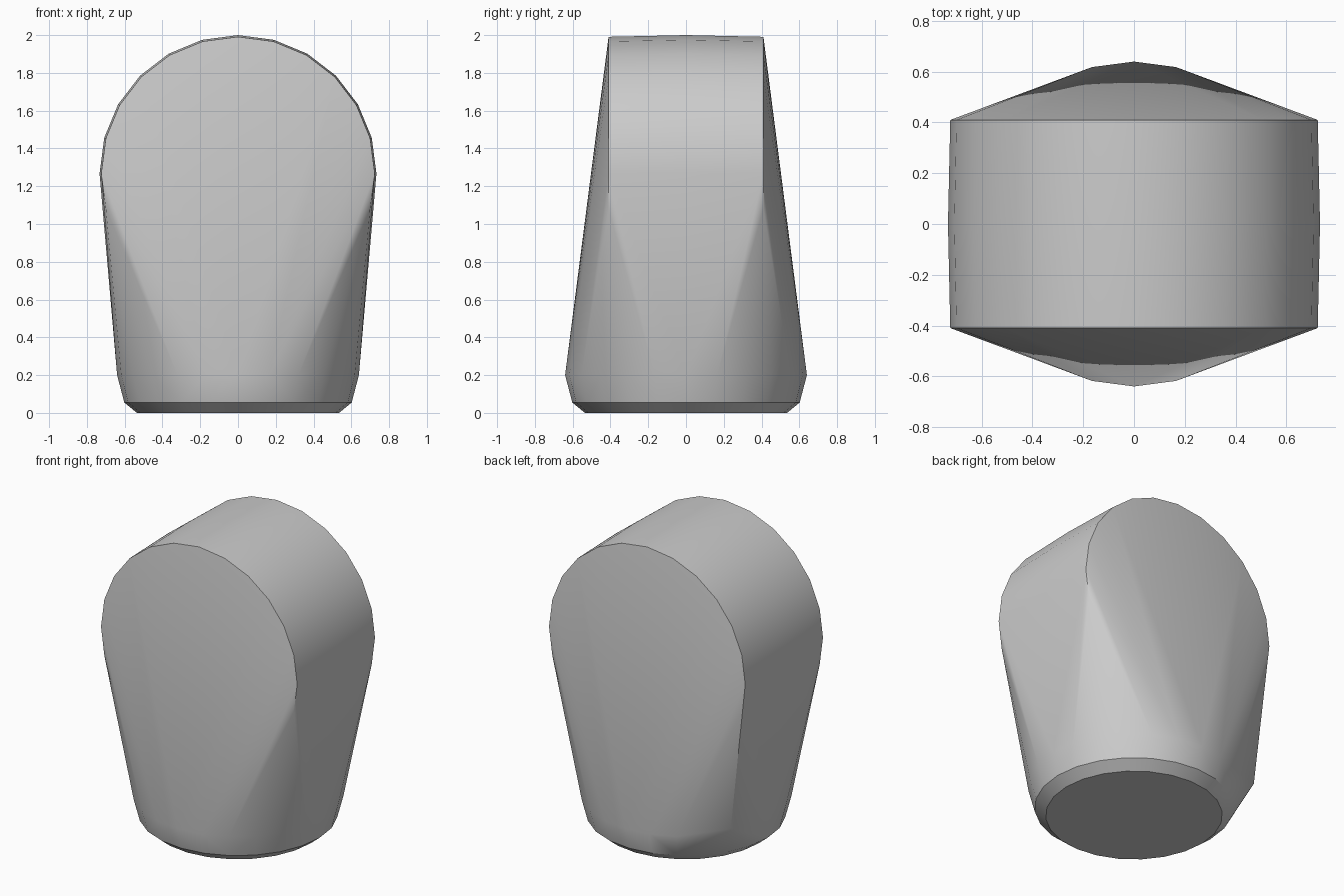
import bpy
import bmesh
from math import cos, sin, tau, radians
from mathutils import Vector

cube = bpy.data.objects.get("Cube")
if cube:
    bpy.data.objects.remove(cube, do_unlink=True)

grey = bpy.data.materials.new("plain grey")
grey.use_nodes = True
colour = (0.6, 0.6, 0.6, 1)
grey.diffuse_color = colour
grey.node_tree.nodes["Principled BSDF"].inputs["Base Color"].default_value = colour


def ring(centre, radius, u, v, sides):
    """Points of a circle spanned by the axes u and v."""
    return [centre + radius * (cos(tau * i / sides) * u + sin(tau * i / sides) * v)
            for i in range(sides)]


X, Y, Z = Vector((1, 0, 0)), Vector((0, 1, 0)), Vector((0, 0, 1))
points = []

# Rounded upper drum, lying front to back with a slight bulge in the middle
for y, radius in ((-0.41, 0.724), (0, 0.733), (0.41, 0.724)):
    points += ring(y * Y + 1.267 * Z, radius, X, Z, 24)

# Round foot with a bevelled lower edge
for z, radius in ((0.2, 0.64), (0.055, 0.602), (0, 0.535)):
    points += ring(z * Z, radius, X, Y, 24)

# Single projecting corner low on one side
points.append(Vector((-0.61, 0.40, 0.27)))

# Tight skin stretched over the drum and the foot
bm = bmesh.new()
for p in points:
    bm.verts.new(p)
hull = bmesh.ops.convex_hull(bm, input=bm.verts[:])
inside = {v for v in hull["geom_interior"] + hull["geom_unused"]
          if isinstance(v, bmesh.types.BMVert)}
bmesh.ops.delete(bm, geom=list(inside), context="VERTS")
bmesh.ops.recalc_face_normals(bm, faces=bm.faces[:])

mesh = bpy.data.meshes.new("tapered_body")
bm.to_mesh(mesh)
bm.free()
mesh.materials.append(grey)
body = bpy.data.objects.new("tapered_body", mesh)
bpy.context.collection.objects.link(body)

# Soft shading with crisp rims
bpy.ops.object.select_all(action="DESELECT")
body.select_set(True)
bpy.context.view_layer.objects.active = body
bpy.ops.object.shade_smooth_by_angle(angle=radians(30))
